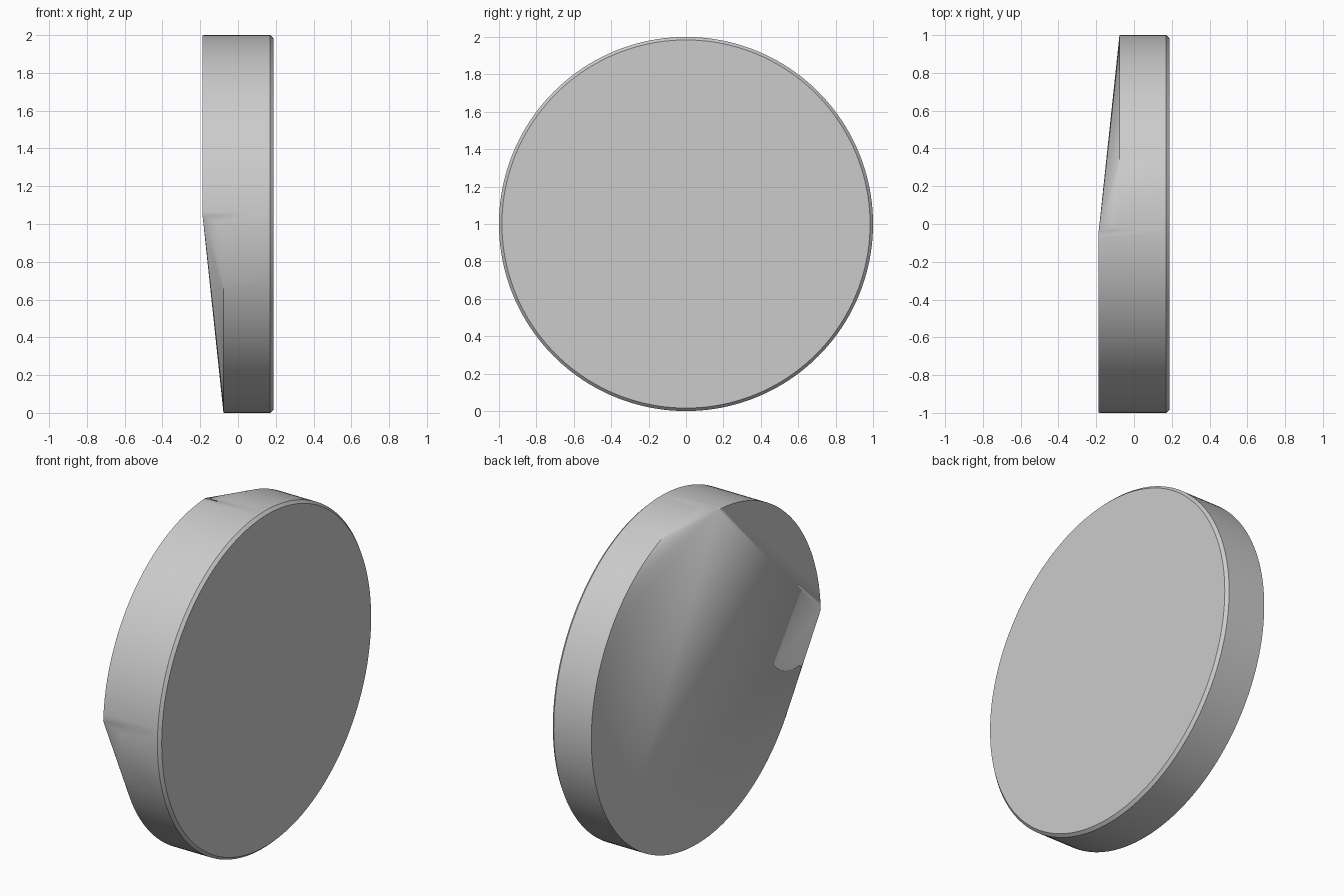
import bpy
import bmesh
from math import cos, sin, tau, radians

if "Cube" in bpy.data.objects:
    bpy.data.objects.remove(bpy.data.objects["Cube"])

SEGMENTS = 160
QUARTER = SEGMENTS // 4
FRONT_X, BEVEL_X, LOW_X, HIGH_X = 0.187, 0.17, -0.077, -0.187
INNER_RADIUS = 0.984

# The raised part of the rim spans one quarter of the circle
first, last = QUARTER + 1, 2 * QUARTER - 1
lowest = SEGMENTS * 7 // 8

bm = bmesh.new()


def ring(radius, x_at):
    verts = []
    for i in range(SEGMENTS):
        a = tau * i / SEGMENTS
        verts.append(bm.verts.new((x_at(i), radius * cos(a), 1 + radius * sin(a))))
    return verts


def bridge(a, b):
    for i in range(SEGMENTS):
        j = (i + 1) % SEGMENTS
        bm.faces.new((a[i], a[j], b[j], b[i]))


def fan(apex, rim, start, stop):
    for i in range(start, stop):
        bm.faces.new((apex, rim[i % SEGMENTS], rim[(i + 1) % SEGMENTS]))


# Flat cap, chamfer and cylindrical wall
cap = ring(INNER_RADIUS, lambda i: FRONT_X)
shoulder = ring(1, lambda i: BEVEL_X)
rim = ring(1, lambda i: HIGH_X if first <= i <= last else LOW_X)
bm.faces.new(cap)
bridge(cap, shoulder)
bridge(shoulder, rim)

# Raised flat segment, sloping plane and the two conical blends
bm.faces.new(rim[first:last + 1])
bm.faces.new((rim[first], rim[last], rim[lowest]))
fan(rim[last], rim, last + 1, lowest)
fan(rim[first], rim, lowest, SEGMENTS + first - 1)

bmesh.ops.recalc_face_normals(bm, faces=bm.faces[:])
mesh = bpy.data.meshes.new("sloped_disc")
bm.to_mesh(mesh)
bm.free()

# Plain grey material
grey = bpy.data.materials.new("light_grey")
grey.use_nodes = True
colour = (0.6, 0.6, 0.6, 1)
grey.diffuse_color = colour
for node in grey.node_tree.nodes:
    if node.type == "BSDF_PRINCIPLED":
        node.inputs["Base Color"].default_value = colour
mesh.materials.append(grey)

disc = bpy.data.objects.new("sloped_disc", mesh)
bpy.context.collection.objects.link(disc)
bpy.ops.object.select_all(action="DESELECT")
disc.select_set(True)
bpy.context.view_layer.objects.active = disc
bpy.ops.object.shade_smooth_by_angle(angle=radians(30))
